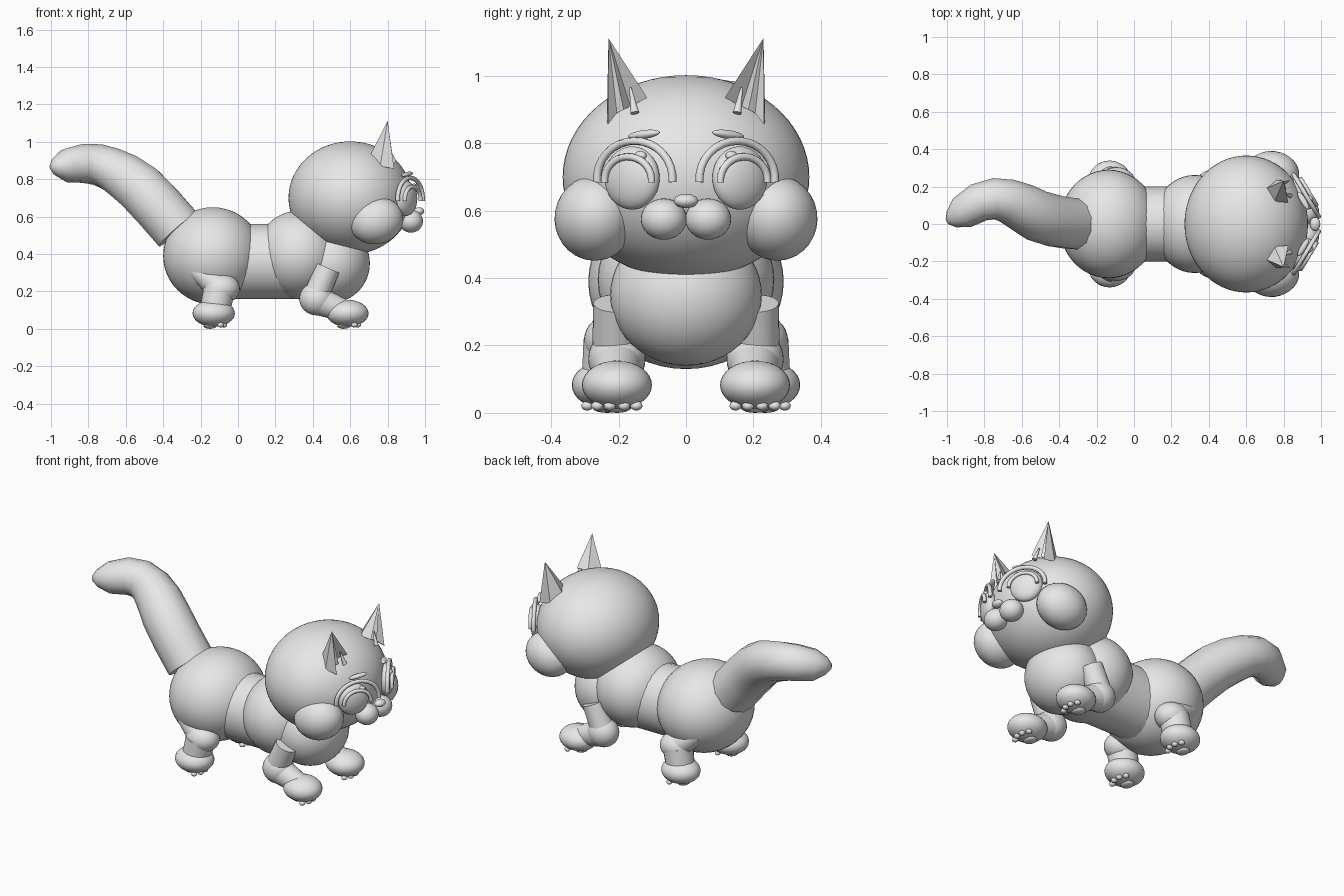
import bpy, bmesh, math
from mathutils import Vector, Matrix

if "Cube" in bpy.data.objects:
    bpy.data.objects.remove(bpy.data.objects["Cube"], do_unlink=True)

grey = bpy.data.materials.new("light_grey")
grey.use_nodes = True
grey.diffuse_color = (0.8, 0.8, 0.8, 1)
for node in grey.node_tree.nodes:
    if node.type == "BSDF_PRINCIPLED":
        node.inputs["Base Color"].default_value = grey.diffuse_color


def finish(name, bm, smooth=True, angle=40):
    bmesh.ops.recalc_face_normals(bm, faces=bm.faces)
    mesh = bpy.data.meshes.new(name)
    bm.to_mesh(mesh)
    bm.free()
    mesh.materials.append(grey)
    obj = bpy.data.objects.new(name, mesh)
    bpy.context.collection.objects.link(obj)
    if smooth:
        bpy.ops.object.select_all(action="DESELECT")
        obj.select_set(True)
        bpy.context.view_layer.objects.active = obj
        bpy.ops.object.shade_smooth_by_angle(angle=math.radians(angle))
    return obj


def ellipsoid(name, centre, radii, yaw=0, pitch=0, roll=0, segments=32):
    bm = bmesh.new()
    bmesh.ops.create_uvsphere(bm, u_segments=segments, v_segments=segments // 2, radius=1)
    turn = Matrix.Rotation(yaw, 4, "Z") @ Matrix.Rotation(pitch, 4, "Y") @ Matrix.Rotation(roll, 4, "X")
    bm.transform(Matrix.Translation(centre) @ turn @ Matrix.Diagonal((*radii, 1)))
    return finish(name, bm)


def limb(name, start, end, r1, r2):
    a, b = Vector(start), Vector(end)
    bm = bmesh.new()
    bmesh.ops.create_cone(bm, cap_ends=True, segments=24, radius1=r1, radius2=r2, depth=(b - a).length)
    turn = (b - a).to_track_quat("Z", "Y").to_matrix().to_4x4()
    bm.transform(Matrix.Translation((a + b) / 2) @ turn)
    return finish(name, bm)


def tube(name, points, radii, sides=12):
    # sweep a ring along the path and cap both ends
    pts = [Vector(p) for p in points]
    bm = bmesh.new()
    rings = []
    for i, p in enumerate(pts):
        along = (pts[min(i + 1, len(pts) - 1)] - pts[max(i - 1, 0)]).normalized()
        u = along.cross(Vector((0.3, 1, 0.1))).normalized()
        v = along.cross(u)
        rings.append([bm.verts.new(p + radii[i] * (math.cos(t) * u + math.sin(t) * v))
                      for t in (k * math.tau / sides for k in range(sides))])
    for lo, hi in zip(rings, rings[1:]):
        for k in range(sides):
            n = (k + 1) % sides
            bm.faces.new((lo[k], lo[n], hi[n], hi[k]))
    bm.faces.new(rings[0])
    bm.faces.new(rings[-1])
    return finish(name, bm, angle=50)


def eye_x(y):
    # slanted plane on which the eye details lie
    return 0.985 - 0.6 * (y - 0.045)


def arch(name, side, y0, z0, radius, lift, thick):
    pts = []
    for k in range(17):
        t = math.pi * (k / 16 * 1.06 - 0.03)
        y = y0 + radius * math.cos(t)
        pts.append((eye_x(y) + lift, side * y, z0 + radius * math.sin(t)))
    tube(name, pts, [thick] * 17, 10)


# Torso
ellipsoid("hips", (-0.135, 0, 0.39), (0.265, 0.29, 0.26), segments=48)
limb("waist", (-0.05, 0, 0.36), (0.3, 0, 0.36), 0.2, 0.2)
ellipsoid("shoulders", (0.325, 0, 0.395), (0.23, 0.262, 0.237), segments=48)
ellipsoid("chest", (0.5, 0, 0.35), (0.205, 0.225, 0.21), segments=48)

# Tail
tube("tail",
     [(-0.32, 0, 0.53), (-0.42, 0.015, 0.645), (-0.52, 0.045, 0.75), (-0.6, 0.09, 0.81), (-0.68, 0.125, 0.855),
      (-0.75, 0.135, 0.878), (-0.83, 0.115, 0.885), (-0.92, 0.06, 0.873), (-0.975, 0.025, 0.868), (-1, 0.012, 0.866)],
     [0.14, 0.14, 0.138, 0.13, 0.118, 0.112, 0.105, 0.09, 0.05, 0.015])

# Head
ellipsoid("head", (0.6, 0, 0.7), (0.33, 0.366, 0.302), segments=64)
ellipsoid("nose", (0.968, 0, 0.629), (0.028, 0.036, 0.021))

for side, label in ((1, "left"), (-1, "right")):
    yaw = side * 0.54

    # Face
    ellipsoid(label + "_cheek", (0.74, side * 0.27, 0.578), (0.145, 0.12, 0.125), yaw=-side * 0.12, pitch=-0.25)
    ellipsoid(label + "_muzzle", (0.925, side * 0.066, 0.575), (0.064, 0.068, 0.061))
    ellipsoid(label + "_eye", (0.898, side * 0.16, 0.697), (0.045, 0.092, 0.094), yaw=yaw)
    arch(label + "_upper_eyelid", side, 0.152, 0.695, 0.112, 0, 0.012)
    arch(label + "_iris_arch", side, 0.172, 0.69, 0.07, 0.025, 0.011)
    ellipsoid(label + "_pupil", (eye_x(0.195) + 0.015, side * 0.195, 0.676), (0.01, 0.01, 0.011), segments=16)
    ellipsoid(label + "_eye_highlight", (eye_x(0.135) + 0.01, side * 0.135, 0.763), (0.014, 0.019, 0.014),
              yaw=yaw, segments=16)
    ellipsoid(label + "_eyebrow", (0.905, side * 0.125, 0.826), (0.016, 0.055, 0.013), yaw=yaw, roll=-side * 0.12)

    # Pointed ear, folded inward along its front
    bm = bmesh.new()
    tip = bm.verts.new((0.8, side * 0.23, 1.112))
    base = [(0.705, 0.19, 0.925), (0.76, 0.235, 0.87), (0.835, 0.232, 0.855), (0.8, 0.205, 0.89),
            (0.815, 0.185, 0.9), (0.775, 0.165, 0.91), (0.825, 0.115, 0.935), (0.75, 0.12, 0.94)]
    ring = [bm.verts.new((x, side * y, z)) for x, y, z in base]
    for a, b in zip(ring, ring[1:] + ring[:1]):
        bm.faces.new((tip, a, b))
    bm.faces.new(ring)
    finish(label + "_ear", bm, smooth=False)
    limb(label + "_ear_tuft", (0.835, side * 0.152, 0.89), (0.81, side * 0.165, 0.965), 0.013, 0.003)

    # Front leg
    ellipsoid(label + "_front_knee", (0.42, side * 0.205, 0.16), (0.092, 0.085, 0.088))
    limb(label + "_front_upper_leg", (0.428, side * 0.21, 0.2), (0.482, side * 0.21, 0.325), 0.068, 0.065)
    limb(label + "_front_lower_leg", (0.43, side * 0.205, 0.15), (0.56, side * 0.205, 0.1), 0.078, 0.06)

    # Back leg
    ellipsoid(label + "_back_knee", (-0.09, side * 0.215, 0.215), (0.1, 0.088, 0.08))
    limb(label + "_back_upper_leg", (-0.09, side * 0.22, 0.215), (-0.23, side * 0.2, 0.32), 0.075, 0.05)
    limb(label + "_back_lower_leg", (-0.1, side * 0.22, 0.21), (-0.125, side * 0.23, 0.09), 0.085, 0.08)

    # Paws with one large pad and four toe pads
    for end, px, py in (("front", 0.585, 0.205), ("back", -0.13, 0.235)):
        paw = label + "_" + end
        ellipsoid(paw + "_paw", (px, side * py, 0.083), (0.113, 0.104, 0.072))
        ellipsoid(paw + "_large_pad", (px - 0.02, side * py, 0.015), (0.035, 0.042, 0.015), segments=16)
        for k in range(4):
            spread = (k - 1.5) * 0.5
            ellipsoid(paw + "_toe_pad_" + str(k + 1),
                      (px - 0.02 + 0.078 * math.cos(spread), side * py + 0.085 * math.sin(spread), 0.021),
                      (0.017, 0.018, 0.014), segments=16)
